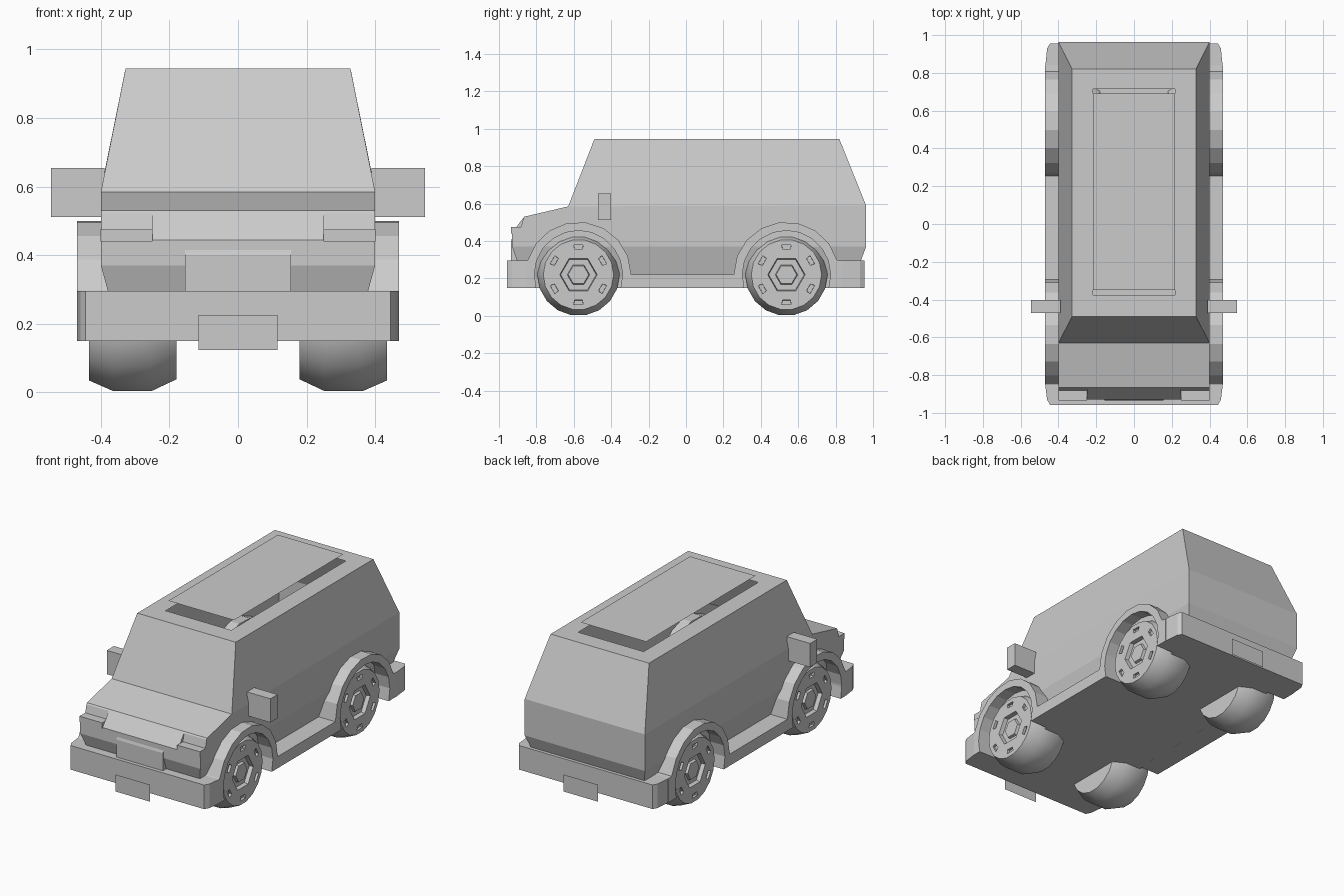
import bpy, bmesh
from math import sin, cos, pi, radians
from mathutils import Vector

if "Cube" in bpy.data.objects:
    bpy.data.objects.remove(bpy.data.objects["Cube"])


def finish(name, bm, recalc=True):
    if recalc:
        bmesh.ops.recalc_face_normals(bm, faces=bm.faces)
    me = bpy.data.meshes.new(name)
    bm.to_mesh(me)
    bm.free()
    ob = bpy.data.objects.new(name, me)
    bpy.context.collection.objects.link(ob)
    return ob


def activate(ob):
    bpy.ops.object.select_all(action='DESELECT')
    ob.select_set(True)
    bpy.context.view_layer.objects.active = ob


def prism(name, pts, axis, lo, hi):
    """Extrude a 2D outline: axis 'x' takes (y,z) points, axis 'z' takes (x,y)."""
    bm = bmesh.new()
    put = (lambda p, h: (h, p[0], p[1])) if axis == 'x' else (lambda p, h: (p[0], p[1], h))
    a = [bm.verts.new(put(p, lo)) for p in pts]
    b = [bm.verts.new(put(p, hi)) for p in pts]
    bm.faces.new(a)
    bm.faces.new(b[::-1])
    for i in range(len(pts)):
        j = (i + 1) % len(pts)
        bm.faces.new((a[i], b[i], b[j], a[j]))
    return finish(name, bm)


def box(name, x, y, z):
    return prism(name, [(y[0], z[0]), (y[1], z[0]), (y[1], z[1]), (y[0], z[1])], 'x', *x)


def quad(name, corners):
    bm = bmesh.new()
    bm.faces.new([bm.verts.new(c) for c in corners])
    return finish(name, bm, False)


def arc(cy, r, a0, a1, n):
    angs = [radians(a0 + (a1 - a0) * i / n) for i in range(n + 1)]
    return [(cy + r * cos(a), 0.22 + r * sin(a)) for a in angs]


FRONT, REAR = -0.575, 0.537

# Body shell: side profile points (y, z, half width)
prof = [(-.87, .20, .353), (.90, .20, .353), (.963, .37, .40), (.963, .59, .40),
        (.82, .945, .328), (-.49, .945, .328), (-.63, .585, .40),
        (-.865, .53, .40), (-.93, .445, .40), (-.93, .37, .40)]
bm = bmesh.new()
L = [bm.verts.new((-h, y, z)) for y, z, h in prof]
R = [bm.verts.new((h, y, z)) for y, z, h in prof]
for i in range(len(prof)):
    j = (i + 1) % len(prof)
    bm.faces.new((L[i], L[j], R[j], R[i]))
for side in (L, R):
    for idx in ((0, 1, 2, 9), (9, 2, 3, 6, 7, 8), (6, 3, 4, 5)):
        bm.faces.new([side[k] for k in idx])
body = finish("body", bm)

# Headlight notches cut into the nose
notch = [(-1, .455), (-.885, .46), (-.87, .522), (-1, .522)]
for s in (1, -1):
    cut = prism("headlight_cutter", notch, 'x', *sorted((s * .25, s * .45)))
    cut.hide_render = True
    activate(body)
    m = body.modifiers.new("notch", 'BOOLEAN')
    m.operation, m.object, m.solver = 'DIFFERENCE', cut, 'EXACT'
    bpy.ops.object.modifier_apply(modifier=m.name)
    bpy.data.objects.remove(cut)

# Roof opening
bm = bmesh.new()
bm.from_mesh(body.data)
roof = [f for f in bm.faces if f.calc_center_median().z > .94 and f.normal.z > .9]
outer = sorted({v for f in roof for v in f.verts}, key=lambda v: v.index)
bmesh.ops.delete(bm, geom=roof, context='FACES_ONLY')
inner = {(sx, sy): bm.verts.new((sx * .218, .714 if sy > 0 else -.376, .945))
         for sx in (-1, 1) for sy in (-1, 1)}
ring = {(1 if v.co.x > 0 else -1, 1 if v.co.y > 0 else -1): v for v in outer}
order = [(-1, -1), (1, -1), (1, 1), (-1, 1)]
for a, b in zip(order, order[1:] + order[:1]):
    bm.faces.new((ring[a], ring[b], inner[b], inner[a]))
bm.to_mesh(body.data)
bm.free()

# Raised sunroof panel
quad("sunroof_panel", [(-.218, -.35, .995), (.218, -.35, .995),
                       (.218, .69, .995), (-.218, .69, .995)])

# Floor pan with both bumpers
half = [(.445, -.957), (.46, -.93), (.47, -.85), (.47, -.81), (.35, -.81),
        (.35, .775), (.47, .775), (.47, .83), (.46, .93), (.445, .955)]
prism("floor_and_bumpers", half + [(-x, y) for x, y in half[::-1]], 'z', .15, .295)

# Wheel arch and sill cladding
clad = ([(-.85, .15), (-.85, .295)] + arc(FRONT, .282, 164, 0, 8)
        + arc(REAR, .282, 180, 16, 8) + [(.84, .295), (.84, .15)]
        + arc(REAR, .236, -17.3, 197.3, 12) + arc(FRONT, .236, -17.3, 197.3, 12))
for s, n in ((1, "right"), (-1, "left")):
    prism(n + "_cladding", clad, 'x', *sorted((s * .34, s * .47)))
    # Mirrors and headlights
    box(n + "_mirror", sorted((s * .39, s * .545)), (-.47, -.402), (.512, .655))
    box(n + "_headlight", sorted((s * .25, s * .401)), (-.935, -.88), (.44, .475))

# Grille block
prism("grille", [(-.935, .28), (-.935, .40), (-.925, .43), (-.80, .43), (-.80, .28)],
      'x', -.155, .155)

# Number plates
for s, n in ((-1, "front"), (1, "rear")):
    quad(n + "_plate", [(s * .115, s, .123), (-s * .115, s, .123),
                        (-s * .115, s, .225), (s * .115, s, .225)])

# Wheel: turned tyre, slotted rim and hexagonal hub
N = 18
bm = bmesh.new()


def hexr(r, a):
    return r * cos(pi / 6) / cos(a % (pi / 3) - pi / 6)


stations = [(-.128, .12, 0), (-.128, .185, 0), (-.055, .22, 0), (.055, .22, 0), (.127, .188, 0),
            (.127, .165, 0), (.127, .135, 0), (.127, .10, 1), (.103, .095, 1),
            (.103, .06, 1), (.118, .055, 1)]
rings = []
for x, r, hx in stations:
    ang = [2 * pi * (k + 1e-4) / N for k in range(N)]
    rings.append([bm.verts.new((x, (hexr(r, a) if hx else r) * cos(a),
                                (hexr(r, a) if hx else r) * sin(a))) for a in ang])
slots = []
for i in range(len(rings) - 1):
    for k in range(N):
        f = bm.faces.new((rings[i][k], rings[i][(k + 1) % N],
                          rings[i + 1][(k + 1) % N], rings[i + 1][k]))
        if i == 5 and k % 3 == 1:
            slots.append(f)
bm.faces.new(rings[0])
bm.faces.new(rings[-1])
bmesh.ops.recalc_face_normals(bm, faces=bm.faces)
bmesh.ops.inset_individual(bm, faces=slots, thickness=.004, depth=0)
bmesh.ops.inset_individual(bm, faces=slots, thickness=.001, depth=-.015)
wheel = finish("front_right_wheel", bm)
activate(wheel)
bpy.ops.object.shade_smooth_by_angle(angle=radians(35))
wheel.location = (.308, FRONT, .22)
for n, x, y in (("rear_right", .308, REAR), ("front_left", -.308, FRONT), ("rear_left", -.308, REAR)):
    w = wheel.copy()
    w.name = n + "_wheel"
    w.location = Vector((x, y, .22))
    w.rotation_euler = (0, 0, pi if x < 0 else 0)
    bpy.context.collection.objects.link(w)
